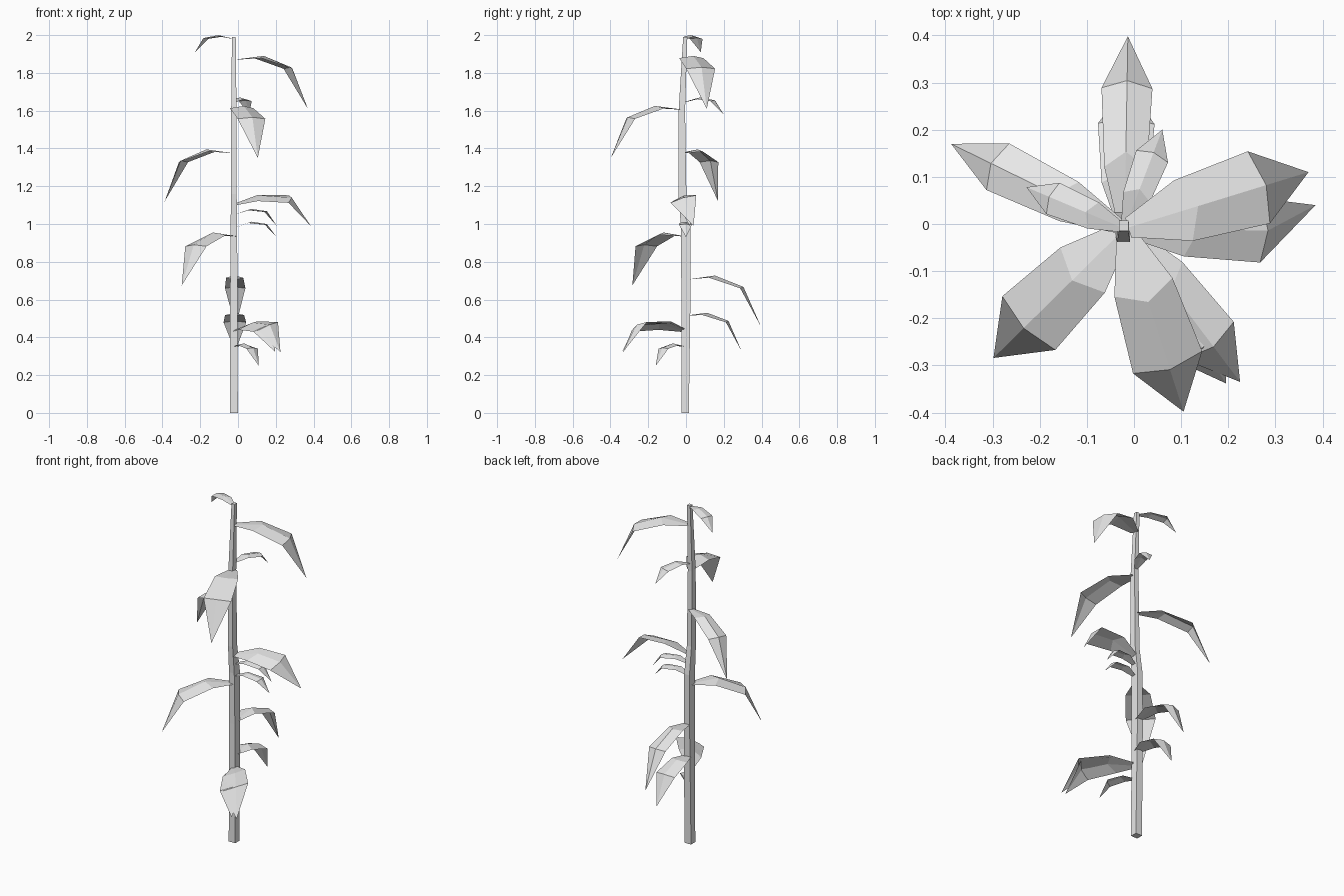
import bpy
import bmesh
from mathutils import Vector

cube = bpy.data.objects.get("Cube")
if cube:
    bpy.data.objects.remove(cube)

grey = bpy.data.materials.new("light grey")
grey.use_nodes = True
grey.diffuse_color = (0.8, 0.8, 0.8, 1)
grey.node_tree.nodes["Principled BSDF"].inputs["Base Color"].default_value = (0.8, 0.8, 0.8, 1)


def add_object(name, bm):
    mesh = bpy.data.meshes.new(name)
    bm.to_mesh(mesh)
    bm.free()
    mesh.materials.append(grey)
    obj = bpy.data.objects.new(name, mesh)
    bpy.context.collection.objects.link(obj)


def stem():
    """Square stalk with a slight bend, lofted through a few rings."""
    rings = [  # z, centre y, half width x, half width y
        (0, -0.005, 0.021, 0.02), (0.7, 0.0, 0.019, 0.025), (1.0, -0.002, 0.017, 0.026),
        (1.16, -0.019, 0.015, 0.021), (1.6, -0.022, 0.014, 0.017), (1.99, -0.004, 0.01, 0.011)]
    bm = bmesh.new()
    loops = [[bm.verts.new((-0.022 + sx * hx, cy + sy * hy, z))
              for sx, sy in ((-1, -1), (1, -1), (1, 1), (-1, 1))] for z, cy, hx, hy in rings]
    for low, high in zip(loops, loops[1:]):
        for i in range(4):
            j = (i + 1) % 4
            bm.faces.new((low[i], low[j], high[j], high[i]))
    bm.faces.new(loops[0][::-1])
    bm.faces.new(loops[-1])
    add_object("stem", bm)


def leaf(name, tip, heights, width, roll=0.0, aim=None):
    """Drooping folded leaf: narrow base, two wide stations, pointed tip."""
    root = Vector((-0.02, -0.01, 0))
    end = Vector((*tip, 0))
    reach = Vector((*(aim or tip), 0)) - root
    side = Vector((-reach.y, reach.x, 0)).normalized()
    up = Vector((0, 0, 1))
    # fraction along the midrib, fraction along the edges, relative width, edge drop
    stations = [(0.02, 0.02, 0.27, 0.0), (0.4, 0.32, 0.84, 0.012), (0.77, 0.73, 1.0, 0.008)]
    bm = bmesh.new()
    rows = []
    for (mid, edge, wide, drop), z in zip(stations, heights):
        row = []
        for s in (-1, 0, 1):
            point = root + reach * (edge if s else mid) + side * s * wide * width
            point += up * (z - abs(s) * drop * min(1, width / 0.06) + s * roll * wide)
            row.append(bm.verts.new(point))
        rows.append(row)
    point = bm.verts.new(end + up * heights[3])
    for near, far in zip(rows, rows[1:]):
        for i in range(2):
            bm.faces.new((near[i + 1], near[i], far[i], far[i + 1]))
    for i in range(2):
        bm.faces.new((rows[-1][i + 1], rows[-1][i], point))
    add_object(name, bm)


stem()

# Leaves from top to bottom: tip position, heights along the midrib, half width
leaf("top_leaf", (-0.228, 0.078), (1.98, 2.0, 1.985, 1.91), 0.036)
leaf("upper_left_leaf", (0.37, 0.11), (1.87, 1.89, 1.83, 1.61), 0.08)
leaf("upper_back_small_leaf", (0.06, 0.2), (1.645, 1.67, 1.655, 1.58), 0.036)
leaf("upper_front_leaf", (0.105, -0.398), (1.605, 1.625, 1.565, 1.35), 0.077)
leaf("upper_right_leaf", (-0.388, 0.17), (1.375, 1.395, 1.335, 1.12), 0.055)
leaf("middle_left_leaf", (0.385, 0.04), (1.105, 1.15, 1.14, 0.99), 0.068, 0.02, (0.375, -0.015))
leaf("middle_small_leaf_a", (0.205, 0.02), (1.05, 1.08, 1.068, 0.99), 0.034)
leaf("middle_small_leaf_b", (0.205, 0.0), (0.98, 1.012, 1.0, 0.93), 0.034)
leaf("middle_right_leaf", (-0.298, -0.284), (0.935, 0.955, 0.89, 0.675), 0.08)
leaf("lower_back_leaf_a", (-0.013, 0.398), (0.705, 0.727, 0.667, 0.455), 0.054)
leaf("lower_back_leaf_b", (-0.015, 0.295), (0.515, 0.53, 0.487, 0.325), 0.06)
leaf("lower_front_leaf_a", (0.225, -0.335), (0.44, 0.478, 0.467, 0.32), 0.066, 0.022)
leaf("lower_front_leaf_b", (0.195, -0.338), (0.435, 0.47, 0.46, 0.325), 0.066, 0.022)
leaf("bottom_front_leaf", (0.11, -0.16), (0.35, 0.368, 0.345, 0.25), 0.04)
